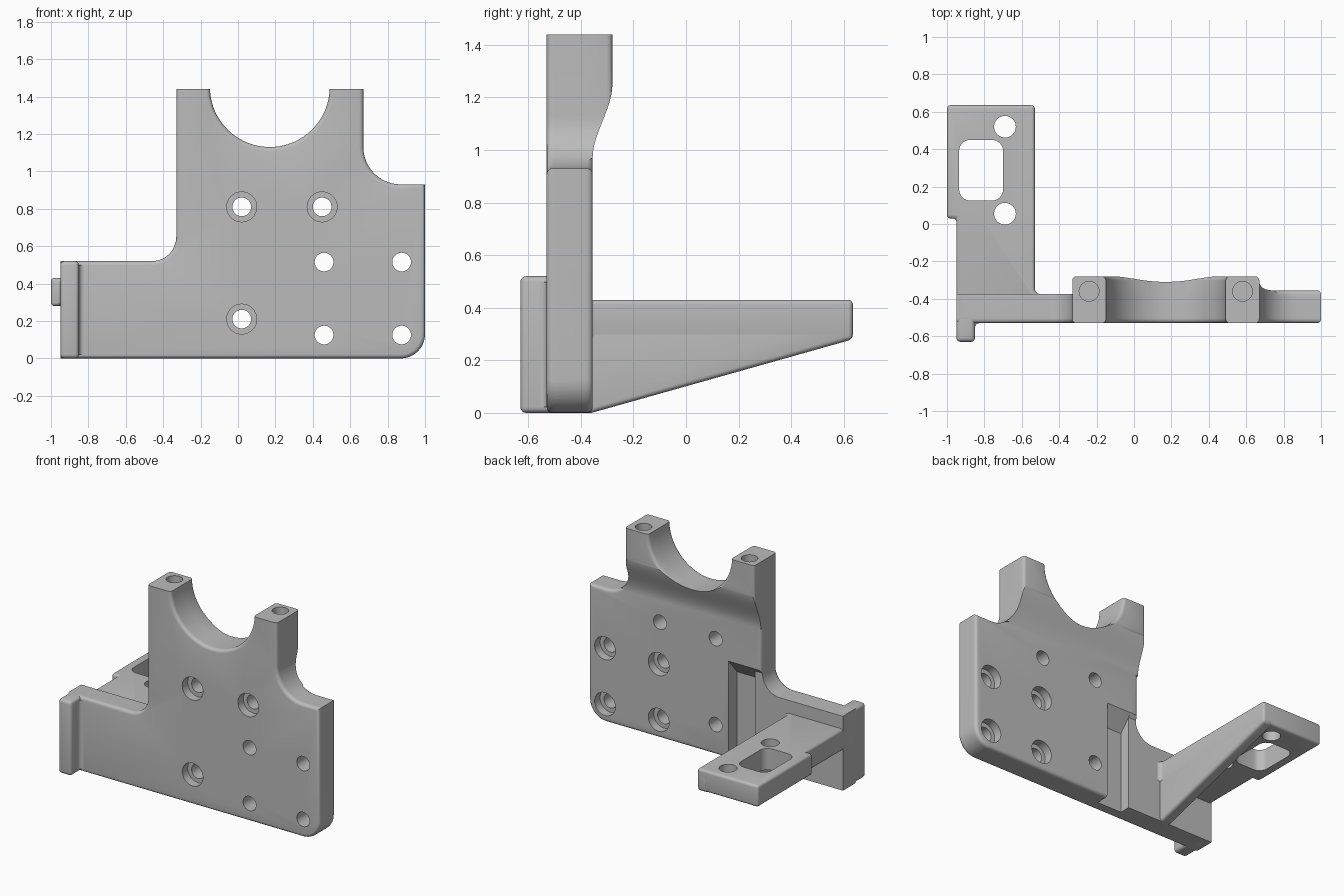
import bpy, bmesh
from math import cos, sin, radians, pi

cube = bpy.data.objects.get("Cube")
if cube:
    bpy.data.objects.remove(cube, do_unlink=True)

grey = bpy.data.materials.new("plain_grey")
grey.use_nodes = True
colour = (0.5, 0.5, 0.5, 1)
grey.diffuse_color = colour
grey.node_tree.nodes["Principled BSDF"].inputs["Base Color"].default_value = colour


def arc(cx, cy, r, a0, a1, n=12):
    angles = [radians(a0 + (a1 - a0) * i / n) for i in range(n + 1)]
    return [(cx + r * cos(a), cy + r * sin(a)) for a in angles]


def circle(cx, cy, r):
    return arc(cx, cy, r, 0, 360, 40)[:-1]


def prism(name, points, axis, a, b, bevel=0, rule=None):
    """Extrude a profile along an axis, then round the edges that fit the rule."""
    place = {"x": lambda u, v, w: (w, u, v),
             "y": lambda u, v, w: (u, w, v),
             "z": lambda u, v, w: (u, v, w)}[axis]
    bm = bmesh.new()
    ends = [[bm.verts.new(place(u, v, w)) for u, v in points] for w in (a, b)]
    for end in ends:
        bm.faces.new(end)
    for i in range(len(points)):
        bm.faces.new((ends[0][i - 1], ends[0][i], ends[1][i], ends[1][i - 1]))
    bmesh.ops.recalc_face_normals(bm, faces=bm.faces)
    if bevel:
        edges = [e for e in bm.edges if abs(e.calc_face_angle()) > 0.6
                 and (rule is None or rule(e.verts[0].co, e.verts[1].co))]
        bmesh.ops.bevel(bm, geom=edges, offset=bevel, segments=4, profile=0.5,
                        affect="EDGES", clamp_overlap=False)
        bmesh.ops.recalc_face_normals(bm, faces=bm.faces)
    mesh = bpy.data.meshes.new(name)
    bm.to_mesh(mesh)
    bm.free()
    mesh.materials.append(grey)
    obj = bpy.data.objects.new(name, mesh)
    bpy.context.collection.objects.link(obj)
    return obj


def combine(target, tool, operation="DIFFERENCE"):
    mod = target.modifiers.new("combine", "BOOLEAN")
    mod.operation, mod.object, mod.solver = operation, tool, "EXACT"
    bpy.context.view_layer.update()
    deps = bpy.context.evaluated_depsgraph_get()
    mesh = bpy.data.meshes.new_from_object(target.evaluated_get(deps))
    target.modifiers.clear()
    target.data = mesh
    bpy.data.objects.remove(tool, do_unlink=True)


def drill(target, axis, u, v, r, a, b):
    combine(target, prism("drill", circle(u, v, r), axis, a, b))


FRONT, BACK, PAD, TOP = -0.53, -0.355, -0.28, 1.44

# Front outline of the mounting plate with its half-round cradle
outline = [(-0.95, 0)] + arc(0.87, 0.13, 0.13, -90, 0) + [(1, 0.93)]
outline += arc(0.87, 1.13, 0.2, 270, 180) + [(0.67, TOP)]
outline += arc(0.17, 1.45, 0.32, 358.2, 181.8, 40) + [(-0.33, TOP)]
outline += arc(-0.46, 0.65, 0.13, 0, -90) + [(-0.95, 0.52)]


def rim(p, q):
    return abs(p.y - q.y) < 0.001 and min(p.z, q.z) < TOP - 0.01


plate = prism("mounting_plate", outline, "y", FRONT, BACK, 0.022, rim)

# Thicker cradle arms, blended into the plate with an S curve
cradle = prism("cradle", outline, "y", -0.5, PAD, 0.022,
               lambda p, q: rim(p, q) and p.y > -0.4)
blend = [(-0.39, -0.1), (-0.39, 0.95)]
for i in range(17):
    t = i / 16
    blend.append((BACK + (PAD - BACK) * t * t * (3 - 2 * t), 0.97 + 0.28 * t))
blend += [(-0.26, 1.26), (-0.1, 1.26), (-0.1, -0.1)]
combine(cradle, prism("blend_cutter", blend, "x", -1.2, 1.2))
combine(plate, cradle, "UNION")

# Thinner left side and the deep slot beside it, both with sloped tops
for depth, low, x0, x1 in ((-0.375, 0.655, -1.2, -0.26), (-0.45, 0.57, -0.27, -0.08)):
    slot = [(depth, -0.1), (depth, low), (BACK, 0.68), (-0.345, 0.69), (-0.345, -0.1)]
    combine(plate, prism("slot_cutter", slot, "x", x0, x1))

# Screw holes, counterbored from the front or from the back
for x, z in ((0.02, 0.81), (0.45, 0.81), (0.02, 0.21)):
    drill(plate, "y", x, z, 0.05, -0.7, -0.2)
    drill(plate, "y", x, z, 0.08, -0.7, FRONT + 0.06)
for x in (0.46, 0.875):
    for z in (0.125, 0.515):
        drill(plate, "y", x, z, 0.05, -0.7, -0.2)
        drill(plate, "y", x, z, 0.08, BACK - 0.06, -0.2)
for x in (-0.24, 0.58):
    drill(plate, "z", x, -0.36, 0.053, 1.18, 1.6)

# Upright lip on the front left end
lip = prism("front_lip", [(-0.95, -0.63), (-0.85, -0.63), (-0.85, -0.40), (-0.95, -0.40)],
            "z", 0, 0.52, 0.022)
fillet = prism("lip_fillet", [(-0.86, -0.5), (-0.86, -0.505)]
               + arc(-0.825, -0.555, 0.025, 180, 90, 6) + [(-0.825, -0.5)], "z", 0.022, 0.498)

# Flat arm reaching to the back, with a window and two holes
shape = [(-0.53, 0.635)] + arc(-0.5, -0.345, 0.03, 180, 270, 6)
shape += [(-0.5, -0.45), (-0.95, -0.45), (-0.95, 0.03), (-1, 0.03), (-1, 0.635)]
arm = prism("rear_arm", shape, "z", 0.28, 0.43, 0.018)
window = []
for cx, cy, a in ((-0.76, 0.39, 0), (-0.875, 0.39, 90), (-0.875, 0.185, 180), (-0.76, 0.185, 270)):
    window += arc(cx, cy, 0.06, a, a + 90, 8)
combine(arm, prism("window_cutter", window, "z", 0, 1))
for y in (0.055, 0.52):
    drill(arm, "z", -0.69, y, 0.058, 0, 1)

# Tapered rib under the inner edge of the arm
rib = prism("arm_rib", [(-0.43, 0), (-0.36, 0), (0.635, 0.28), (0.635, 0.40), (-0.43, 0.40)],
            "x", -0.61, -0.53, 0.018)

# Smooth the rounded edges and keep the rest crisp
bpy.ops.object.select_all(action="DESELECT")
for obj in (plate, lip, fillet, arm, rib):
    obj.select_set(True)
bpy.context.view_layer.objects.active = plate
bpy.ops.object.shade_smooth_by_angle(angle=radians(30))
